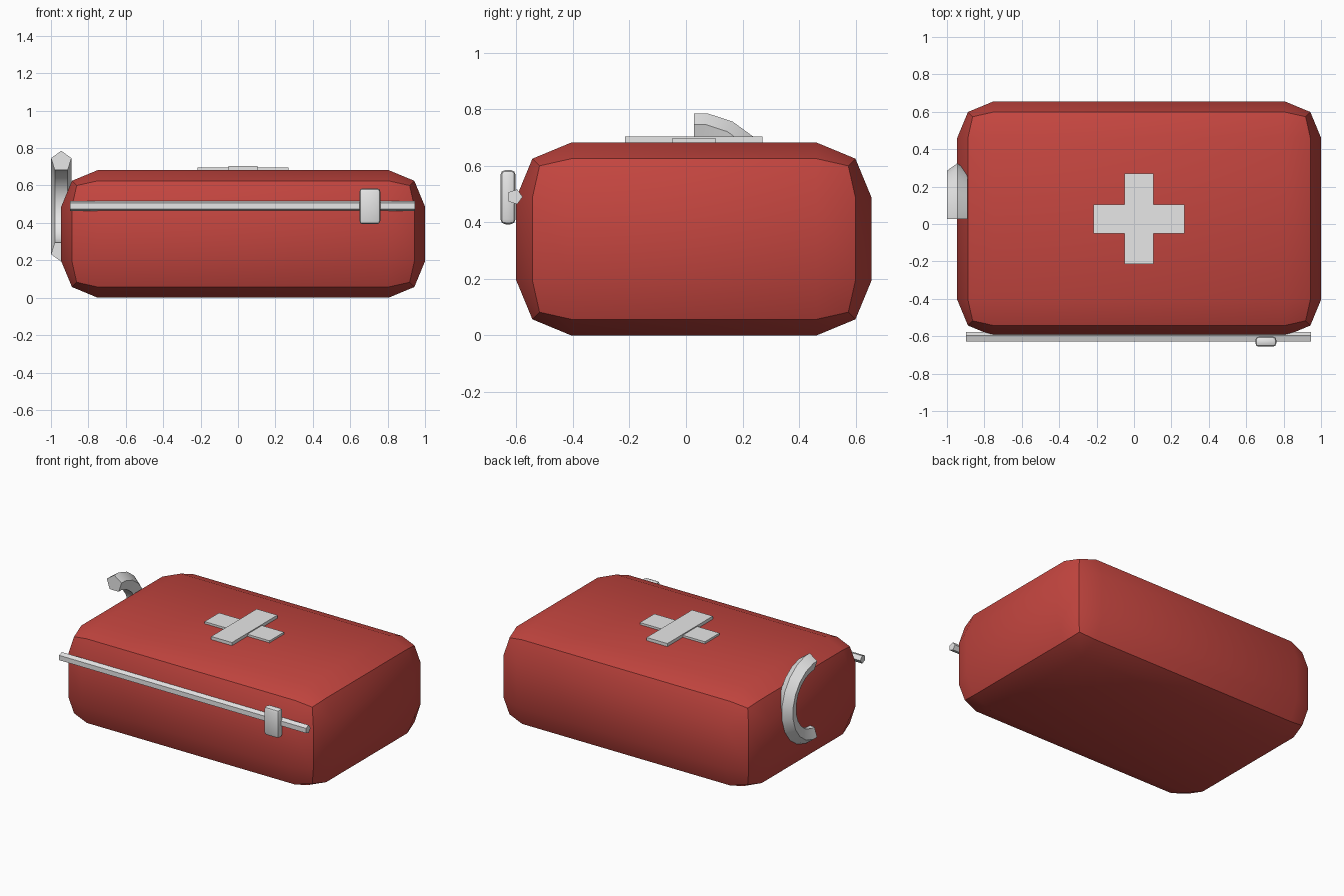
import bpy, bmesh, math
from mathutils import Matrix

default = bpy.data.objects.get("Cube")
if default:
    bpy.data.objects.remove(default, do_unlink=True)


def material(name, color):
    mat = bpy.data.materials.new(name)
    mat.use_nodes = True
    mat.diffuse_color = (*color, 1)
    mat.node_tree.nodes["Principled BSDF"].inputs["Base Color"].default_value = (*color, 1)
    return mat


RED = material("case_red", (0.55, 0.06, 0.05))
GREY = material("light_grey", (0.8, 0.8, 0.8))
CX, CY = 0.0275, 0.028  # middle of the case


def finish(name, mat):
    ob = bpy.context.object
    ob.name = ob.data.name = name
    ob.data.materials.append(mat)
    bpy.ops.object.shade_smooth_by_angle(angle=math.radians(30))
    return ob


def box(name, center, size, mat, bevel=0):
    bpy.ops.mesh.primitive_cube_add(size=1, location=center)
    ob = bpy.context.object
    ob.scale = size
    bpy.ops.object.transform_apply(location=False, rotation=False, scale=True)
    if bevel:
        mod = ob.modifiers.new("rounded_edges", 'BEVEL')
        mod.width = bevel
        mod.segments = 2
        bpy.ops.object.modifier_apply(modifier=mod.name)
    return finish(name, mat)


# Rounded case
box("case", (CX, CY, 0.341), (1.945, 1.256, 0.682), RED, 0.195)

# Cross on the lid, the lengthwise bar lies on top
box("cross_bar_wide", (CX, CY, 0.685), (0.486, 0.155, 0.022), GREY)
box("cross_bar_long", (CX, CY, 0.69), (0.155, 0.486, 0.026), GREY)

# Five-sided zip rail along the front, with its flat side forward
bpy.ops.mesh.primitive_cylinder_add(vertices=5, radius=0.0276, depth=1.845)
bpy.context.object.data.transform(
    Matrix.Rotation(math.pi / 2, 4, 'Y'))
bpy.context.object.location = (0.024, -0.605, 0.49)
finish("zip_rail", GREY)

# Zip pull
box("zip_pull", (0.705, -0.629, 0.489), (0.112, 0.054, 0.192), GREY, 0.018)

# Half-ring handle on the model's right side
bpy.ops.mesh.primitive_torus_add(major_segments=20, minor_segments=5,
                                 major_radius=0.242, minor_radius=0.058)
handle = bpy.context.object
turn = Matrix.Rotation(math.pi / 2, 4, 'Y') @ Matrix.Rotation(math.radians(9), 4, 'Z')
bm = bmesh.new()
bm.from_mesh(handle.data)
bm.transform(turn)
cut = bmesh.ops.bisect_plane(bm, geom=bm.verts[:] + bm.edges[:] + bm.faces[:],
                             plane_co=(0, 0, 0), plane_no=(0, 1, 0), clear_inner=True)
rim = [e for e in cut["geom_cut"] if isinstance(e, bmesh.types.BMEdge)]
bmesh.ops.holes_fill(bm, edges=rim, sides=0)
bmesh.ops.recalc_face_normals(bm, faces=bm.faces[:])
bm.to_mesh(handle.data)
bm.free()
handle.location = (-0.945, CY, 0.489)
finish("handle", GREY)
